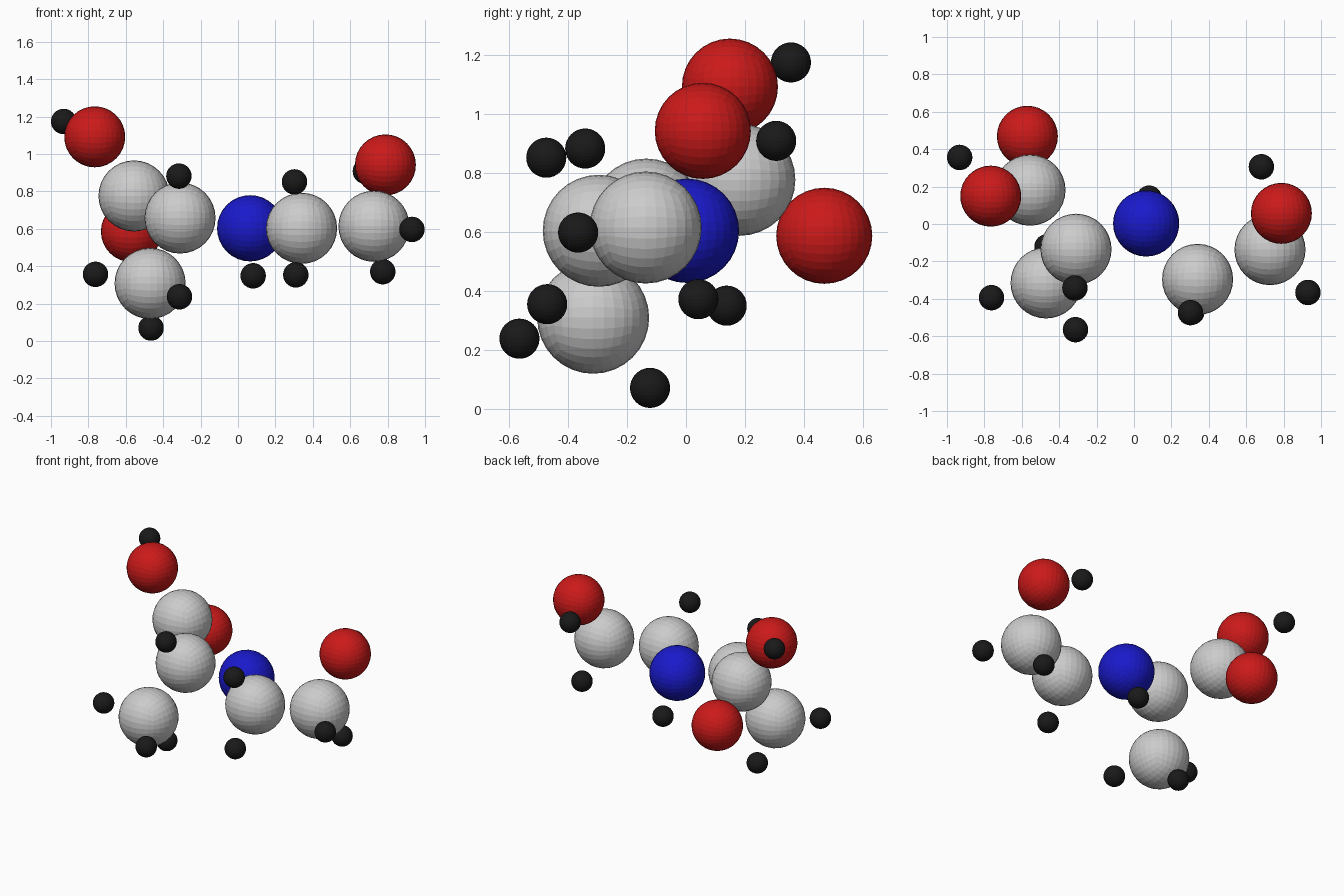
import bpy, bmesh, math

if "Cube" in bpy.data.objects:
    bpy.data.objects.remove(bpy.data.objects["Cube"])


def material(name, rgb):
    m = bpy.data.materials.new(name)
    m.diffuse_color = (*rgb, 1)
    m.use_nodes = True
    m.node_tree.nodes["Principled BSDF"].inputs["Base Color"].default_value = m.diffuse_color
    return m


def ball_mesh(name, radius, mat):
    # evenly gridded quad ball with flat faces
    bm = bmesh.new()
    bmesh.ops.create_cube(bm, size=2)
    bmesh.ops.subdivide_edges(bm, edges=bm.edges[:], cuts=7, use_grid_fill=True)
    for v in bm.verts:
        v.co = [math.tan(c * math.pi / 4) for c in v.co]
        v.co = v.co.normalized() * radius
    me = bpy.data.meshes.new(name)
    bm.to_mesh(me)
    bm.free()
    if mat:
        me.materials.append(mat)
    return me


# element: radius, material, centres
atoms = {
    "carbon": (0.19, None, [
        (-0.556, 0.181, 0.776), (-0.31, -0.135, 0.658), (-0.47, -0.315, 0.308),
        (0.34, -0.296, 0.603), (0.727, -0.137, 0.614)]),
    "nitrogen": (0.177, material("blue", (0.01, 0.01, 0.6)), [
        (0.065, 0.003, 0.603)]),
    "oxygen": (0.163, material("red", (0.6, 0.01, 0.01)), [
        (-0.766, 0.149, 1.092), (0.788, 0.057, 0.942), (-0.57, 0.469, 0.586)]),
    "hydrogen": (0.068, material("black", (0.01, 0.01, 0.01)), [
        (-0.932, 0.356, 1.174), (-0.316, -0.342, 0.882), (0.302, -0.474, 0.851),
        (0.309, -0.471, 0.354), (-0.762, -0.394, 0.357), (-0.313, -0.565, 0.237),
        (-0.465, -0.122, 0.07), (0.081, 0.138, 0.349), (0.774, 0.042, 0.371),
        (0.93, -0.366, 0.597), (0.681, 0.306, 0.908)]),
}

# one ball per atom, sharing a mesh per element
for name, (radius, mat, centres) in atoms.items():
    mesh = ball_mesh(name, radius, mat)
    for i, c in enumerate(centres, 1):
        ob = bpy.data.objects.new(f"{name}_atom_{i}", mesh)
        ob.location = c
        bpy.context.collection.objects.link(ob)
